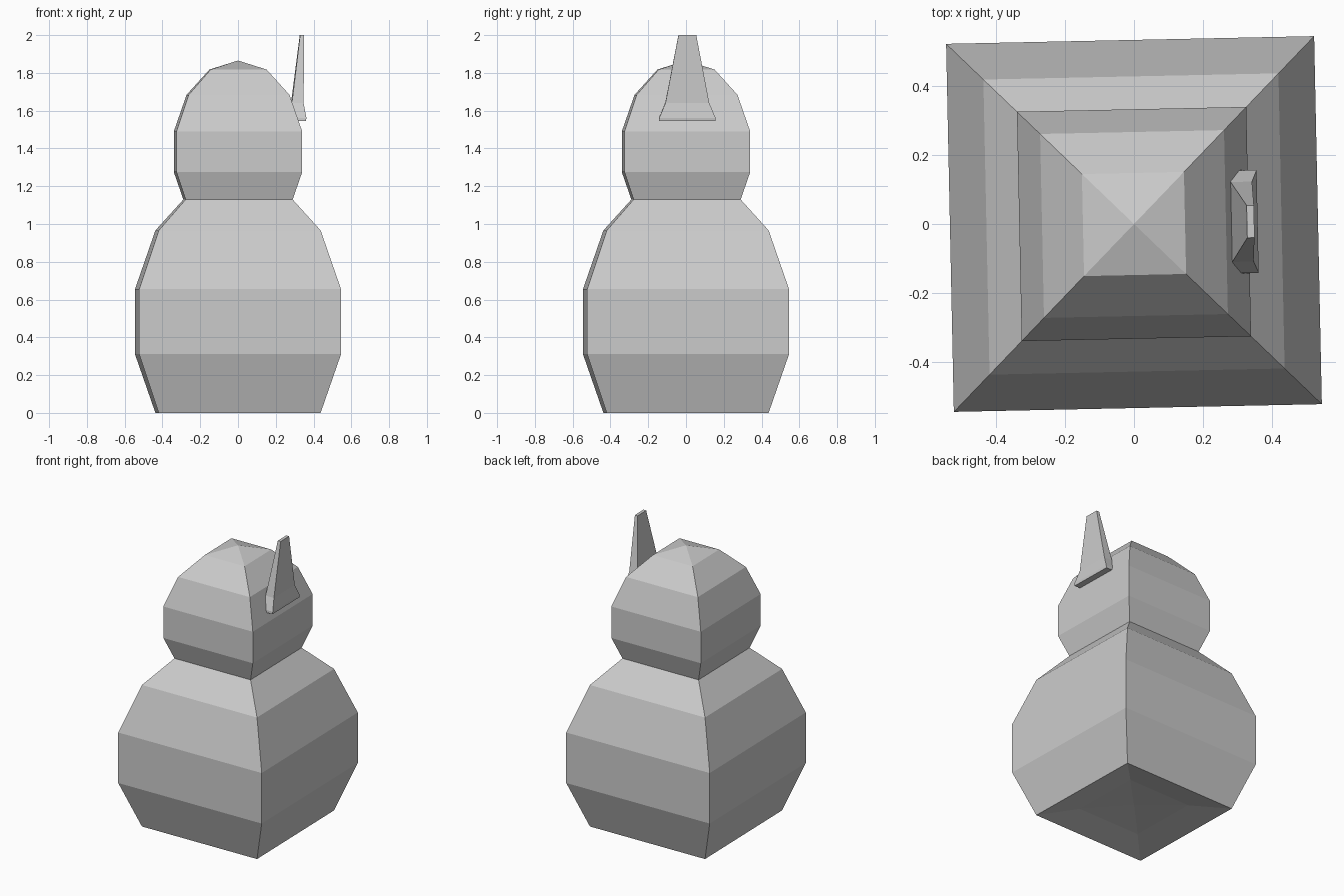
import bpy, bmesh, math
from mathutils import Matrix

if "Cube" in bpy.data.objects:
    bpy.data.objects.remove(bpy.data.objects["Cube"])

TWIST = math.radians(1.2)


def finish(bm, name):
    bmesh.ops.rotate(bm, verts=bm.verts, cent=(0, 0, 0), matrix=Matrix.Rotation(TWIST, 3, 'Z'))
    bmesh.ops.recalc_face_normals(bm, faces=bm.faces)
    mesh = bpy.data.meshes.new(name)
    bm.to_mesh(mesh)
    bm.free()
    obj = bpy.data.objects.new(name, mesh)
    bpy.context.collection.objects.link(obj)
    return obj


def four_sided_ball(radius, z):
    bm = bmesh.new()
    bmesh.ops.create_uvsphere(bm, u_segments=4, v_segments=7, radius=radius)
    turn = Matrix.Rotation(math.radians(45), 4, 'Z')
    bmesh.ops.transform(bm, matrix=Matrix.Translation((0, 0, z)) @ turn, verts=bm.verts)
    return bm


# Body: four-sided ball, underside pushed up into a shallow hollow
bm = four_sided_ball(0.775, 0.483)
for v in bm.verts:
    if v.co.z < -0.25:
        v.co.z = 0.05
    elif v.co.z < -0.1:
        v.co.z = 0.035
    elif v.co.z < 0.05:
        v.co.z = 0
finish(bm, "body")

# Head: smaller ball sunk into the body
finish(four_sided_ball(0.483, 1.3825), "head")

# Ear: tapered slab with a flared foot; sections are (z, x inner, x outer, half width)
bm = bmesh.new()
rings = []
for z, x0, x1, w in [(1.545, 0.31, 0.357, 0.15), (1.562, 0.30, 0.359, 0.149),
                     (1.64, 0.283, 0.345, 0.116), (2.0, 0.328, 0.349, 0.047)]:
    rings.append([bm.verts.new(p) for p in ((x0, -w, z), (x1, -w, z), (x1, w, z), (x0, w, z))])
for a, b in zip(rings, rings[1:]):
    for i in range(4):
        j = (i + 1) % 4
        bm.faces.new((a[i], a[j], b[j], b[i]))
bm.faces.new(rings[0])
bm.faces.new(rings[-1])
finish(bm, "ear")
